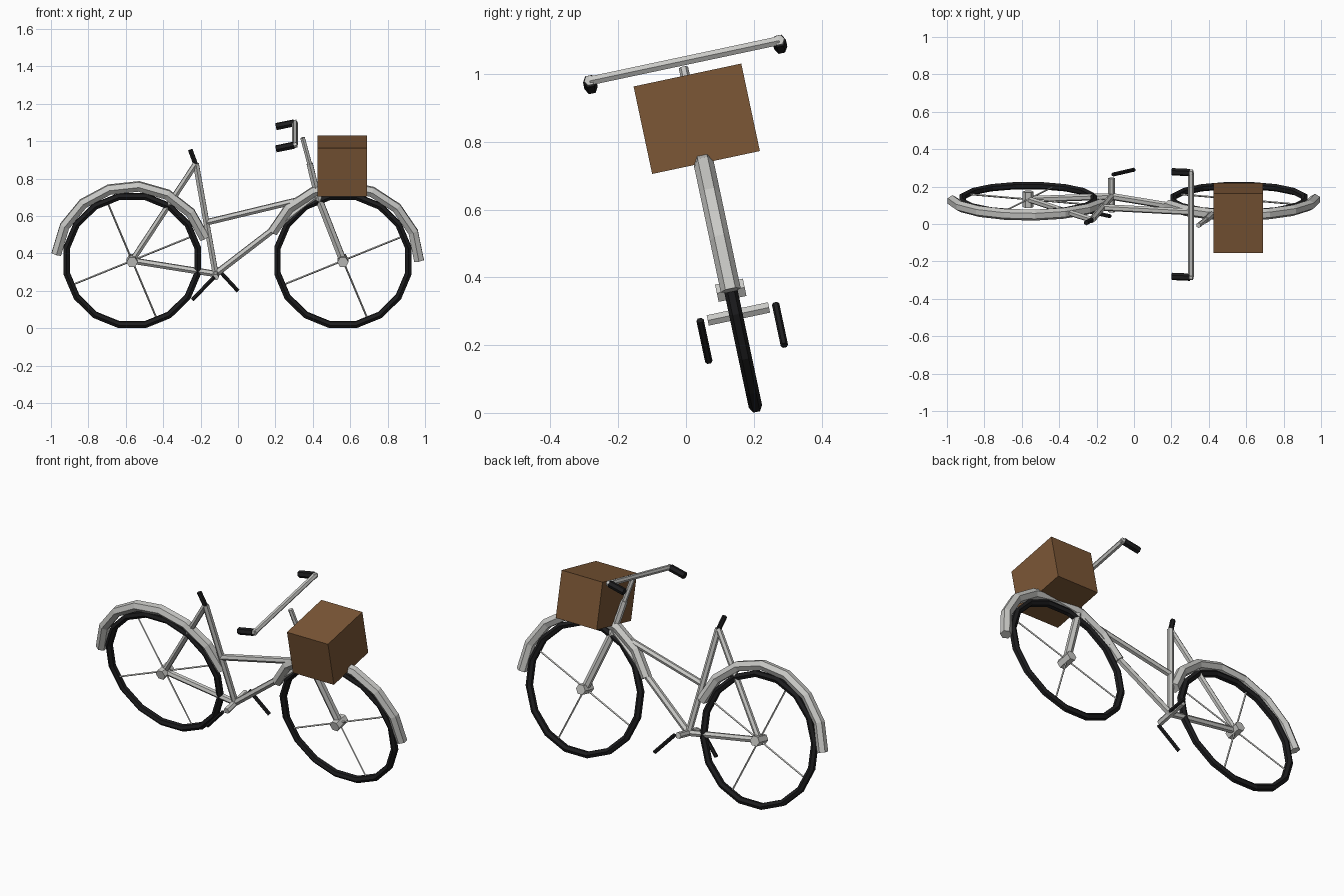
import bpy, bmesh, math
from mathutils import Vector, Matrix

if "Cube" in bpy.data.objects:
    bpy.data.objects.remove(bpy.data.objects["Cube"])

# Whole bicycle is built upright (x along, y sideways, z up) and then leaned over
LEAN = Matrix.Translation((0, 0.209, 0)) @ Matrix.Rotation(math.radians(12), 4, 'X')


def material(name, rgb):
    m = bpy.data.materials.new(name)
    m.diffuse_color = (*rgb, 1)
    m.use_nodes = True
    m.node_tree.nodes["Principled BSDF"].inputs["Base Color"].default_value = m.diffuse_color
    return m


GREY = material("light grey metal", (0.58, 0.58, 0.56))
BLACK = material("black rubber", (0.012, 0.012, 0.013))
BROWN = material("brown wicker", (0.2, 0.095, 0.037))


def finish(name, bm, mat):
    bmesh.ops.recalc_face_normals(bm, faces=bm.faces)
    bm.transform(LEAN)
    me = bpy.data.meshes.new(name)
    bm.to_mesh(me)
    bm.free()
    me.materials.append(mat)
    ob = bpy.data.objects.new(name, me)
    bpy.context.collection.objects.link(ob)
    return ob


def tube(name, pts, r, mat, sides=6, closed=False):
    """Sweep a low-sided round section along a path, corners pointing sideways."""
    pts = [Vector(p) for p in pts]
    n = len(pts)
    bm = bmesh.new()
    rings = []
    for i, p in enumerate(pts):
        a = pts[(i - 1) % n] if closed or i > 0 else p
        b = pts[(i + 1) % n] if closed or i < n - 1 else p
        t = (b - a).normalized()
        ref = Vector((0, 1, 0)) if abs(t.y) < 0.9 else Vector((1, 0, 0))
        side = (ref - t * ref.dot(t)).normalized()
        up = t.cross(side)
        rings.append([bm.verts.new(p + r * (side * math.cos(k * math.tau / sides)
                                            + up * math.sin(k * math.tau / sides)))
                      for k in range(sides)])
    for i in range(n if closed else n - 1):
        q, s = rings[i], rings[(i + 1) % n]
        for k in range(sides):
            j = (k + 1) % sides
            bm.faces.new((q[k], q[j], s[j], s[k]))
    if not closed:
        bm.faces.new(rings[0])
        bm.faces.new(rings[-1])
    return finish(name, bm, mat)


def arc(cx, cz, r, angles):
    return [(cx + r * math.cos(math.radians(a)), 0, cz + r * math.sin(math.radians(a)))
            for a in angles]


# Wheels with tyre, hub, spokes and mudguard
AXLE = 0.37
REAR, FRONT = -0.566, 0.561
for label, cx, start in (("rear", REAR, 17.5), ("front", FRONT, 0)):
    tube(label + "_tyre", arc(cx, AXLE, 0.357, [22.5 * i + 11.25 for i in range(16)]),
         0.02, BLACK, closed=True)
    tube(label + "_hub", [(cx, -0.042, AXLE), (cx, 0.042, AXLE)], 0.03, GREY)
    for i, a in enumerate((22.5, 112.5)):
        tube(f"{label}_spokes_{i}", arc(cx, AXLE, 0.352, (a, a + 180)), 0.005, GREY, 4)
    tube(label + "_mudguard", arc(cx, AXLE, 0.407, [start + 22.5 * i for i in range(8)]),
         0.03, GREY)

# Frame tubes
BB = (-0.12, 0, 0.297)
SEAT = (-0.225, 0, 0.9)
HEAD = (0.425, 0, 0.725)
tube("seat_tube", [BB, SEAT], 0.018, GREY)
tube("chain_stay", [BB, (REAR, 0, AXLE)], 0.018, GREY)
tube("seat_stay", [SEAT, (REAR, 0, AXLE)], 0.017, GREY)
tube("top_tube", [(-0.165, 0, 0.58), HEAD], 0.018, GREY)
tube("down_tube", [BB, HEAD], 0.019, GREY)
tube("fork", [(FRONT, 0, AXLE), HEAD], 0.022, GREY)
tube("head_tube", [HEAD, (0.383, 0, 0.9)], 0.019, GREY)
tube("stem", [(0.388, 0, 0.88), (0.345, 0, 1.042)], 0.014, GREY)
tube("seat_post", [(-0.226, 0, 0.895), (-0.255, 0, 0.975)], 0.014, BLACK)

# Bottom bracket axle and cranks
tube("crank_axle", [(-0.12, -0.085, 0.297), (-0.12, 0.1, 0.297)], 0.018, GREY)
for label, s in (("left", -1), ("right", 1)):
    tube(label + "_crank", [(-0.12 + s * 0.008, 0.007 + s * 0.114, 0.302),
                            (-0.122 + s * 0.122, 0.007 + s * 0.114, 0.178)], 0.011, BLACK)

# Handlebar and grips
tube("handlebar", [(0.305, -0.279, 1.061), (0.305, 0.293, 1.061)], 0.015, GREY)
for label, s in (("left", -1), ("right", 1)):
    y = 0.007 + s * 0.286
    tube(label + "_bar_end", [(0.315, y, 1.063), (0.285, y, 1.057)], 0.016, GREY)
    tube(label + "_grip", [(0.299, y, 1.06), (0.203, y, 1.04)], 0.02, BLACK)

# Front basket
bm = bmesh.new()
bmesh.ops.create_cube(bm, size=1, matrix=Matrix.Translation((0.558, 0.007, 0.886))
                      @ Matrix.Diagonal((0.265, 0.325, 0.264, 1)))
finish("front_basket", bm, BROWN)
